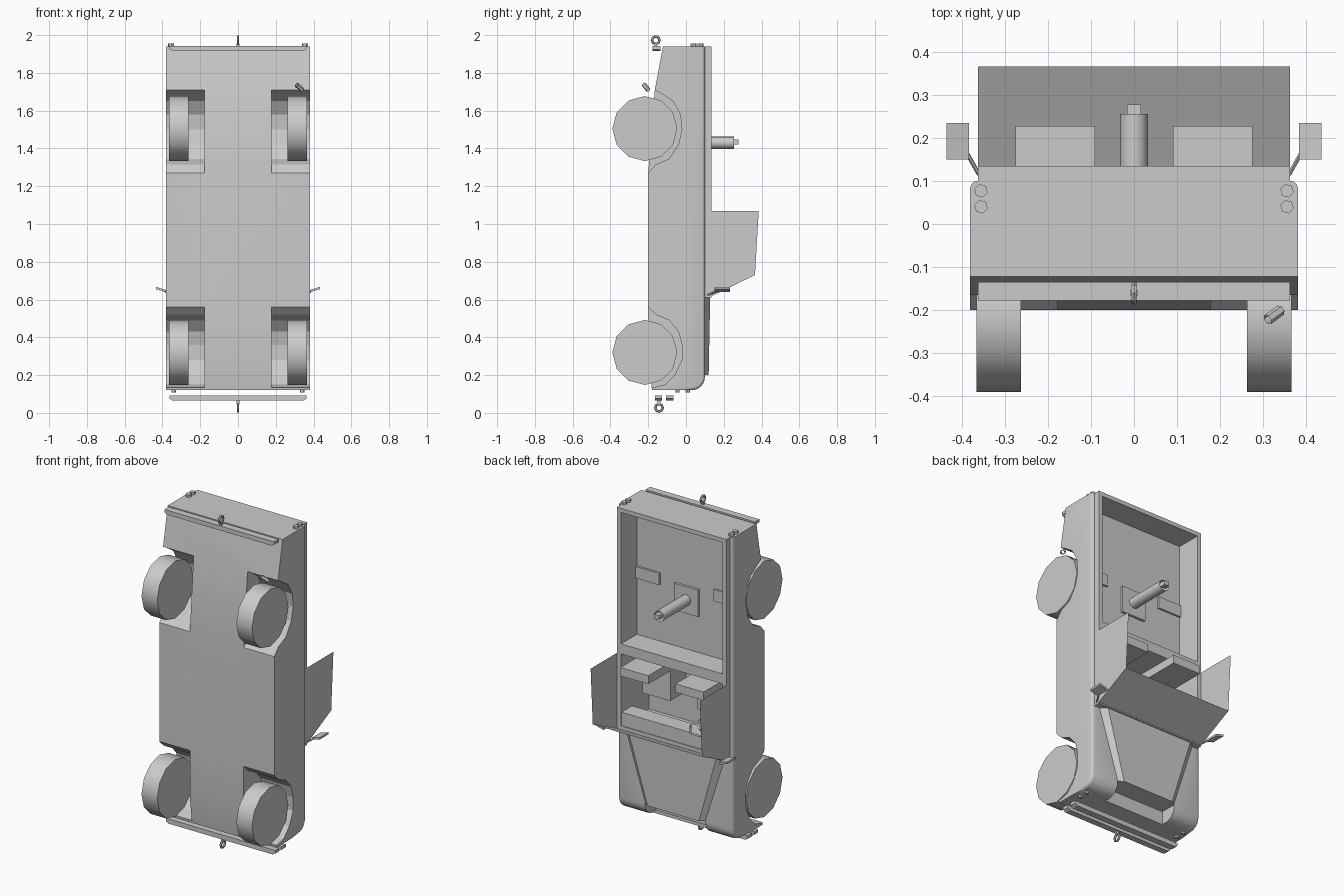
import bpy, bmesh, math
from mathutils import Vector

if "Cube" in bpy.data.objects:
    bpy.data.objects.remove(bpy.data.objects["Cube"])

grey = bpy.data.materials.new("plain_grey")
grey.diffuse_color = (0.6, 0.6, 0.6, 1)
grey.use_nodes = True
grey.node_tree.nodes["Principled BSDF"].inputs["Base Color"].default_value = grey.diffuse_color


def finish(name, bm, smooth=None):
    bmesh.ops.recalc_face_normals(bm, faces=bm.faces)
    me = bpy.data.meshes.new(name)
    bm.to_mesh(me)
    bm.free()
    ob = bpy.data.objects.new(name, me)
    bpy.context.collection.objects.link(ob)
    me.materials.append(grey)
    if smooth:
        bpy.ops.object.select_all(action='DESELECT')
        ob.select_set(True)
        bpy.context.view_layer.objects.active = ob
        bpy.ops.object.shade_smooth_by_angle(angle=math.radians(smooth))
    return ob


def hull(name, pts):
    bm = bmesh.new()
    bmesh.ops.convex_hull(bm, input=[bm.verts.new(p) for p in pts])
    bmesh.ops.dissolve_limit(bm, angle_limit=0.01, verts=bm.verts, edges=bm.edges)
    return finish(name, bm)


def box(name, x, y, z):
    return hull(name, [(a, b, c) for a in x for b in y for c in z])


def prism(name, profile, x0, x1, bevel=None):
    # side profile of (y, z) points swept along x
    bm = bmesh.new()
    f = bm.faces.new([bm.verts.new((x0, y, z)) for y, z in profile])
    ext = bmesh.ops.extrude_face_region(bm, geom=[f])["geom"]
    for v in ext:
        if isinstance(v, bmesh.types.BMVert):
            v.co.x = x1
    if bevel:
        edges = [e for e in bm.edges if bevel(*[v.co for v in e.verts])]
        bmesh.ops.bevel(bm, geom=edges, offset=0.016, segments=3, profile=0.5, affect='EDGES')
    return finish(name, bm, 35 if bevel else None)


def tube(name, a, b, r, sides, caps=True, smooth=35, turn=0.0):
    a, b = Vector(a), Vector(b)
    d = b - a
    u = d.orthogonal().normalized()
    if abs(d.x) > 0.99 * d.length:
        u = Vector((0, 0, 1))
    w = d.normalized().cross(u)
    bm = bmesh.new()
    rings = []
    for p in (a, b):
        rings.append([bm.verts.new(p + r * (u * math.cos(t) + w * math.sin(t)))
                      for t in (turn + math.tau * i / sides for i in range(sides))])
    for i in range(sides):
        j = (i + 1) % sides
        bm.faces.new((rings[0][i], rings[0][j], rings[1][j], rings[1][i]))
    if caps:
        bm.faces.new(rings[0])
        bm.faces.new(rings[1])
    return finish(name, bm, smooth)


def ring(name, loc, r, thick, rot, sides, minor):
    bpy.ops.mesh.primitive_torus_add(major_segments=sides, minor_segments=minor, major_radius=r,
                                     minor_radius=thick, location=loc, rotation=rot)
    ob = bpy.context.object
    ob.name = name
    ob.data.materials.append(grey)


def sheet(name, pts):
    bm = bmesh.new()
    bm.faces.new([bm.verts.new(p) for p in pts])
    return finish(name, bm)


def cut(target, cutters):
    for c in cutters:
        m = target.modifiers.new("cut", 'BOOLEAN')
        m.operation, m.solver, m.object = 'DIFFERENCE', 'EXACT', c
        c.hide_render = True
        c.hide_set(True)


# main body: underside, sloping tail and rounded nose
profile = [(-0.18, 0.12), (-0.2, 0.28), (-0.2, 1.27), (-0.165, 1.71), (-0.122, 1.94), (0.1, 1.94)]
profile += [(0.03 + 0.07 * math.cos(t), 0.19 - 0.07 * math.sin(t))
            for t in (math.pi / 2 * i / 6 for i in range(7))]
body = prism("body", profile, -0.38, 0.38,
             lambda a, b: abs(a.x - b.x) < 1e-4 and min(a.y, b.y) > 0.02 and max(a.z, b.z) > 0.1
             and abs(a.y - b.y) < 0.1)
rail = box("bed_rail", (-0.362, 0.362), (0.09, 0.135), (0.61, 1.94))

# openings: wheel arches, cargo bed, cabin, grille notch
front_arch = [(-0.3, 0.57), (-0.2, 0.56), (-0.16, 0.52), (-0.09, 0.49), (-0.04, 0.43), (-0.022, 0.36),
              (-0.022, 0.28), (-0.06, 0.2), (-0.11, 0.15), (-0.17, 0.135), (-0.3, 0.13)]
rear_arch = [(-0.3, 1.72), (-0.165, 1.71), (-0.13, 1.69), (-0.07, 1.65), (-0.03, 1.58), (-0.022, 1.5),
             (-0.04, 1.42), (-0.09, 1.345), (-0.16, 1.315), (-0.2, 1.27), (-0.3, 1.26)]
arches = [prism("arch_cutter", p, s * 0.178, s * 0.45) for p in (front_arch, rear_arch) for s in (-1, 1)]
bed_cut = box("bed_cutter", (-0.335, 0.335), (-0.015, 0.3), (1.13, 1.915))
cab_cut = box("cabin_cutter", (-0.335, 0.335), (-0.13, 0.3), (0.64, 1.07))
nose_cut = box("grille_cutter", (-0.2, 0.2), (0.0, 0.3), (0.0, 0.2))
# the cabin floor is kept above the front arches by starting behind them
cut(body, arches + [bed_cut, cab_cut, nose_cut])
cut(rail, [bed_cut, cab_cut])

# hood bulge, tapering to the nose
hull("hood", [(s * x, y, z) for s in (-1, 1) for x, y, z in
              ((0.33, 0.098, 0.61), (0.29, 0.128, 0.61), (0.2, 0.098, 0.2), (0.17, 0.12, 0.2))])

# cabin: windscreen, side panels, dashboard, seats
sheet("windscreen", [(-0.362, 0.12, 0.61), (0.362, 0.12, 0.61), (0.362, 0.365, 0.73), (-0.362, 0.365, 0.73)])
box("dashboard", (-0.335, 0.335), (0.03, 0.13), (0.64, 0.72))
for s in (-1, 1):
    sheet("side_panel", [(s * 0.361, 0.12, 0.61), (s * 0.361, 0.365, 0.73),
                         (s * 0.361, 0.385, 1.07), (s * 0.361, 0.12, 1.07)])
    seat_x = (s * 0.09, s * 0.275)
    box("seat_back", seat_x, (-0.13, 0.227), (0.99, 1.04))
    box("seat_cushion", seat_x, (-0.13, 0.02), (0.81, 0.99))
ring("steering_wheel", (-0.19, 0.14, 0.77), 0.06, 0.007, (math.radians(-25), 0, 0), 6, 4)
tube("steering_column", (-0.19, 0.14, 0.77), (-0.19, 0.09, 0.71), 0.008, 6)

# bed: wheel humps and gun-style post on a square plate
for s in (-1, 1):
    box("wheel_hump", (s * 0.18, s * 0.335), (-0.02, -0.003), (1.47, 1.54))
box("post_plate", (-0.08, 0.08), (-0.02, 0.0), (1.35, 1.51))
tube("post", (0, 0, 1.43), (0, 0.255, 1.43), 0.032, 16, caps=False)
box("post_tip", (-0.016, 0.016), (0.24, 0.277), (1.42, 1.447))

# wheels
for s in (-1, 1):
    for z in (0.32, 1.505):
        tube("wheel", (s * 0.262, -0.218, z), (s * 0.365, -0.218, z), 0.172, 12)

# bumpers with tow rings
def bumper(name, y, z):
    hull(name, [(s * x, yy, zz) for s in (-1, 1) for yy in y
                for x, zz in ((0.345, z[0]), (0.362, z[0] + 0.01), (0.362, z[1]))])


bumper("front_bumper", (-0.165, -0.128), (0.065, 0.093))
bumper("front_upper_bumper", (-0.105, -0.066), (0.065, 0.093))
bumper("rear_bumper", (-0.177, -0.135), (1.915, 1.942))
ring("front_tow_ring", (0, -0.143, 0.027), 0.02, 0.007, (0, math.pi / 2, 0), 8, 6)
ring("rear_tow_ring", (0, -0.16, 1.973), 0.02, 0.007, (0, math.pi / 2, 0), 8, 6)
box("front_tow_stub", (-0.008, 0.008), (-0.15, -0.136), (0.045, 0.07))
box("rear_tow_stub", (-0.008, 0.008), (-0.167, -0.153), (1.935, 1.955))

# lamps, mirrors
for s in (-1, 1):
    for y in (0.04, 0.077):
        tube("tail_lamp", (s * 0.355, y, 1.935), (s * 0.355, y, 1.955), 0.016, 6)
    for y in (-0.045, 0.01):
        tube("front_lamp", (s * 0.34, y, 0.125), (s * 0.34, y, 0.107), 0.012, 6)
    tube("mirror_arm", (s * 0.36, 0.115, 0.625), (s * 0.388, 0.165, 0.645), 0.005, 6)
    hull("mirror", [(s * x, y, z + d) for y in (0.15, 0.234) for d in (0, 0.012)
                    for x, z in ((0.383, 0.64), (0.435, 0.655))])

# exhaust tip
tube("exhaust", (0.34, -0.2, 1.71), (0.31, -0.222, 1.737), 0.013, 6, caps=False)
